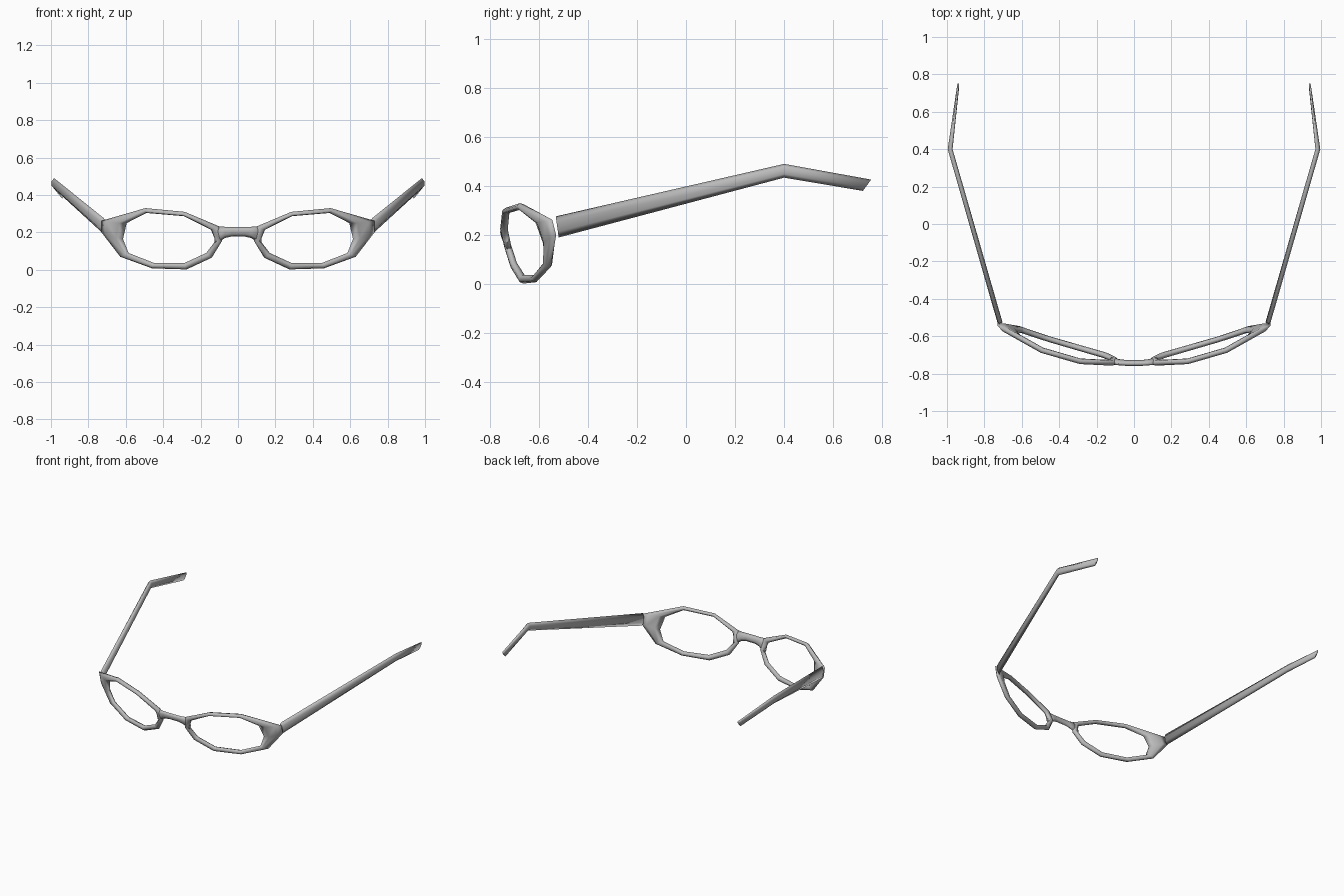
import bpy
import bmesh
from mathutils import Vector

if "Cube" in bpy.data.objects:
    bpy.data.objects.remove(bpy.data.objects["Cube"])

# Single grey frame material
grey = bpy.data.materials.new("frame grey")
grey.use_nodes = True
colour = (0.5, 0.5, 0.5, 1)
grey.diffuse_color = colour
grey.node_tree.nodes["Principled BSDF"].inputs["Base Color"].default_value = colour


def hex_section(a, b, side):
    """Six-sided section from edge a to edge b, bulging by the vector side."""
    a, b, side = Vector(a), Vector(b), Vector(side)
    p, q = a.lerp(b, 0.27), a.lerp(b, 0.73)
    return [a, p + side, q + side, b, q - side, p - side]


def loft(name, sections, closed=False, mirror=False):
    """Skin a row of sections into a tube, closed in a ring or capped."""
    bm = bmesh.new()
    rings = [[bm.verts.new(p) for p in s] for s in sections]
    pairs = list(zip(rings, rings[1:]))
    if closed:
        pairs.append((rings[-1], rings[0]))
    else:
        bm.faces.new(rings[0])
        bm.faces.new(rings[-1])
    for r, s in pairs:
        for i in range(len(r)):
            j = (i + 1) % len(r)
            bm.faces.new((r[i], r[j], s[j], s[i]))
    bmesh.ops.recalc_face_normals(bm, faces=bm.faces)
    mesh = bpy.data.meshes.new(name)
    bm.to_mesh(mesh)
    bm.free()
    mesh.materials.append(grey)
    mesh.shade_smooth()
    obj = bpy.data.objects.new(name, mesh)
    bpy.context.collection.objects.link(obj)
    if mirror:
        obj.modifiers.new("Mirror", 'MIRROR')
    return obj


def on_front(x, z):
    """Place a point on the bowed, tilted front of the frame."""
    return Vector((x, -0.735 + 0.4 * x * x - 0.25 * (z - 0.17), z))


def front_section(outer, inner, depth):
    x = (outer[0] + inner[0]) / 2
    normal = Vector((0.8 * x, -1, -0.25)).normalized()
    return hex_section(on_front(*outer), on_front(*inner), normal * depth)


# Lens rims: outer and inner edge pairs, widening into the hinge corner
rim = [((.285, .31), (.29, .287)), ((.495, .33), (.49, .304)),
       ((.73, .262), (.595, .25)), ((.73, .2), (.615, .165)),
       ((.63, .07), (.585, .09)), ((.46, .008), (.45, .037)),
       ((.275, .002), (.285, .037)), ((.14, .065), (.17, .09)),
       ((.085, .155), (.12, .155)), ((.10, .232), (.145, .215))]
loft("lens_rims", [front_section(o, i, 0.014) for o, i in rim],
     closed=True, mirror=True)

# Bridge, flared where it meets the rims
half = [(0.125, 0.235, 0.13), (0.07, 0.23, 0.17), (0.035, 0.23, 0.178)]
stations = half + [(-x, t, b) for x, t, b in reversed(half)]
loft("bridge", [front_section((x, t), (x, b), 0.013) for x, t, b in stations])

# Temples: tapered arms with a bent ear end (centre, half height, half width)
arm = [((.717, -.525, .233), (0, -.006, .043), .013),
       ((.983, .4, .462), (0, 0, .028), .013),
       ((.94, .738, .403), (0, .017, .023), .005)]
loft("temples", [hex_section(Vector(c) + Vector(h), Vector(c) - Vector(h), (w, 0, 0))
                 for c, h, w in arm], mirror=True)
